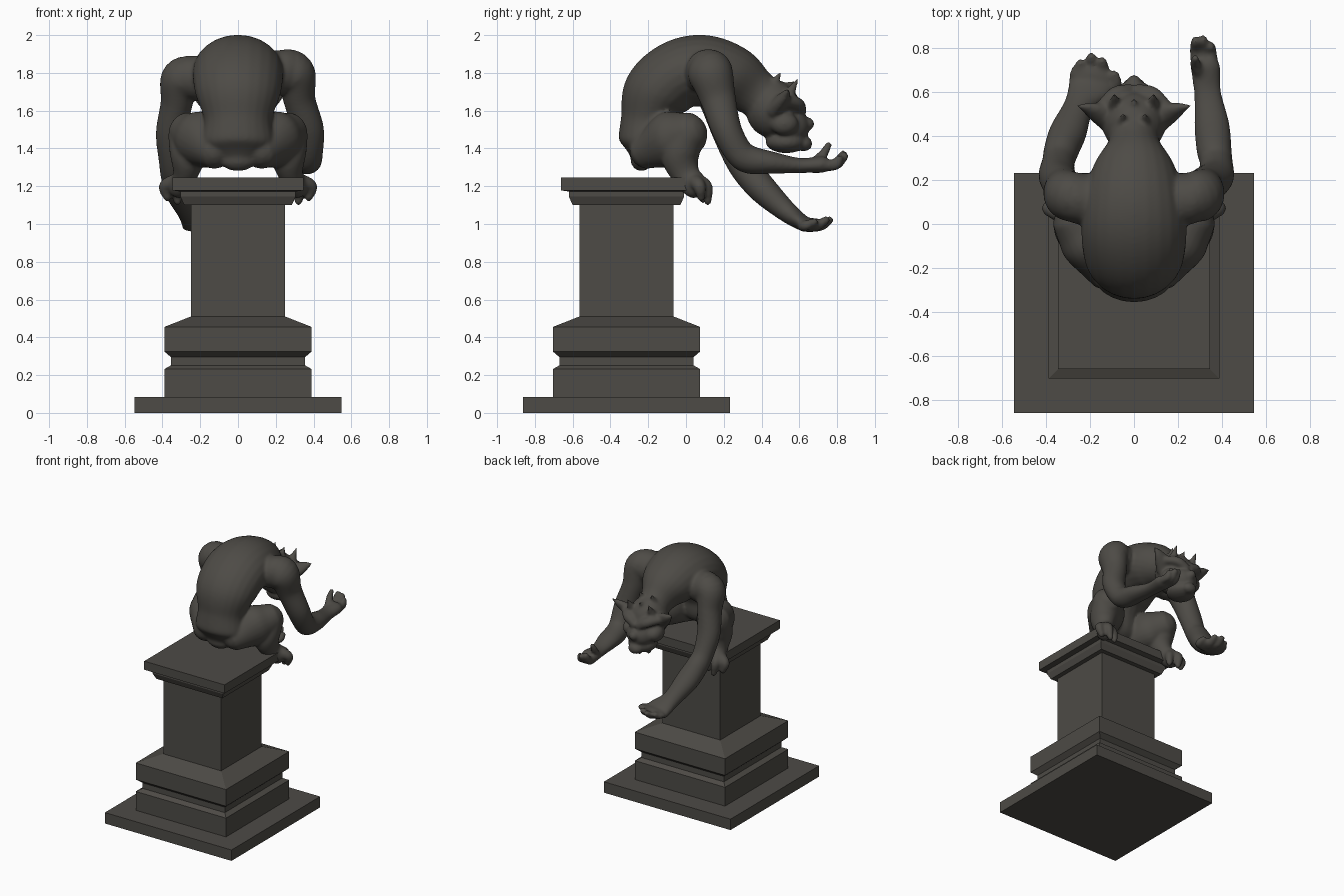
import bpy, bmesh, math
from mathutils import Vector

stone = bpy.data.materials.new("dark stone")
stone.diffuse_color = (0.075, 0.070, 0.061, 1)


def add_object(name, bm):
    bmesh.ops.recalc_face_normals(bm, faces=bm.faces)
    me = bpy.data.meshes.new(name)
    bm.to_mesh(me)
    bm.free()
    me.materials.append(stone)
    ob = bpy.data.objects.new(name, me)
    bpy.context.collection.objects.link(ob)
    return ob


def loft(bm, rings):
    """Skin a list of equally sized point rings and close both ends."""
    vs = [[bm.verts.new(p) for p in r] for r in rings]
    n = len(vs[0])
    for a, b in zip(vs, vs[1:]):
        for i in range(n):
            j = (i + 1) % n
            bm.faces.new((a[i], a[j], b[j], b[i]))
    bm.faces.new(vs[0][::-1])
    bm.faces.new(vs[-1])


def tube(bm, pts):
    """Smooth limb through (x, y, z, side radius, depth radius) points."""
    P = [Vector(p) for p in pts]
    P = [2 * P[0] - P[1]] + P + [2 * P[-1] - P[-2]]
    path = []
    for k in range(1, len(P) - 2):
        a, b, c, d = P[k - 1:k + 3]
        for s in range(8):
            t = s / 8
            path.append(0.5 * (2 * b + (c - a) * t + (2 * a - 5 * b + 4 * c - d) * t * t
                               + (3 * b - a - 3 * c + d) * t ** 3))
    path.append(P[-2])
    pos = [Vector(q[:3]) for q in path]
    rings = []

    def ring(c, tan, r1, r2):
        side = Vector((1, 0, 0))
        side = (side - tan * side.dot(tan)).normalized()
        up = tan.cross(side)
        rings.append([c + side * (r1 * math.cos(u)) + up * (r2 * math.sin(u))
                      for u in (math.tau * i / 24 for i in range(24))])

    last = len(path) - 1
    for i, q in enumerate(path):
        tan = (pos[min(i + 1, last)] - pos[max(i - 1, 0)]).normalized()
        r1, r2 = max(q[3], .004), max(q[4], .004)
        m = min(r1, r2)
        if i == 0:
            for a in (1.4, 1.05, .55):
                ring(pos[i] - tan * (m * math.sin(a)), tan, r1 * math.cos(a), r2 * math.cos(a))
        ring(pos[i], tan, r1, r2)
        if i == last:
            for a in (.55, 1.05, 1.4):
                ring(pos[i] + tan * (m * math.sin(a)), tan, r1 * math.cos(a), r2 * math.cos(a))
    loft(bm, rings)


def blob(bm, c, r):
    vs = bmesh.ops.create_uvsphere(bm, u_segments=24, v_segments=14, radius=1)["verts"]
    for v in vs:
        v.co = Vector((c[0] + v.co.x * r[0], c[1] + v.co.y * r[1], c[2] + v.co.z * r[2]))


# pedestal: square profile of (half width, height)
bm = bmesh.new()
profile = [(.547, 0), (.547, .085), (.39, .085), (.39, .232), (.355, .252), (.355, .295),
           (.39, .325), (.39, .455), (.25, .51), (.25, 1.10), (.285, 1.10), (.305, 1.145),
           (.305, 1.172), (.347, 1.178), (.347, 1.245)]
loft(bm, [[(sx * w, -.315 + sy * w, z) for sx, sy in ((-1, -1), (1, -1), (1, 1), (-1, 1))]
          for w, z in profile])
add_object("pedestal", bm)

# crouching figure, fused from overlapping volumes
bm = bmesh.new()

# torso and neck
tube(bm, [(0, -.235, 1.34, .10, .06), (0, -.215, 1.42, .19, .14), (0, -.20, 1.55, .18, .145),
          (0, -.155, 1.69, .225, .18), (0, -.04, 1.79, .24, .185), (0, .10, 1.81, .23, .19),
          (0, .25, 1.77, .19, .17), (0, .36, 1.70, .12, .13), (0, .45, 1.63, .12, .12)])

# head
blob(bm, (0, .46, 1.61), (.145, .145, .155))
blob(bm, (0, .56, 1.515), (.105, .095, .09))
blob(bm, (0, .53, 1.435), (.105, .11, .06))
blob(bm, (0, .625, 1.425), (.055, .045, .04))
blob(bm, (0, .645, 1.53), (.035, .035, .035))
for s in (-1, 1):
    tube(bm, [(s * .02, .61, 1.60, .03, .03), (s * .08, .59, 1.635, .04, .035),
              (s * .15, .53, 1.65, .03, .03)])                                    # brow
    blob(bm, (s * .105, .52, 1.53), (.055, .075, .06))                            # cheek
    tube(bm, [(s * .11, .48, 1.62, .07, .05), (s * .19, .52, 1.67, .045, .03),
              (s * .255, .54, 1.71, .008, .008)])                                 # ear
    tube(bm, [(s * .05, .44, 1.70, .04, .04), (s * .05, .50, 1.80, .008, .008)])  # horn
    tube(bm, [(s * .085, .53, 1.66, .04, .04), (s * .09, .59, 1.765, .008, .008)])
tube(bm, [(0, .50, 1.70, .035, .04), (0, .57, 1.755, .008, .008)])

# legs and feet
for s in (-1, 1):
    tube(bm, [(s * .13, -.20, 1.39, .10, .10), (s * .20, -.08, 1.445, .135, .15),
              (s * .255, .0, 1.475, .115, .12)])                                  # thigh
    tube(bm, [(s * .27, .005, 1.47, .10, .09), (s * .265, -.03, 1.36, .095, .10),
              (s * .28, .0, 1.26, .065, .075), (s * .31, .05, 1.20, .06, .07)])   # shin
    for x, y, z in ((.26, .09, 1.13), (.32, .115, 1.12), (.375, .08, 1.14)):
        tube(bm, [(s * .31, .04, 1.23, .045, .045), (s * (x + .01), y - .01, 1.20, .035, .035),
                  (s * x, y, z, .022, .022)])                                     # toe

# arm on the +x side, hand raised forward
tube(bm, [(.21, .11, 1.80, .12, .12), (.30, .13, 1.795, .11, .12), (.325, .17, 1.66, .085, .095),
          (.37, .215, 1.50, .085, .08), (.375, .28, 1.38, .075, .075), (.365, .34, 1.34, .08, .075),
          (.355, .45, 1.325, .08, .06), (.335, .60, 1.31, .062, .04), (.325, .72, 1.315, .068, .045)])
for x, y, z in ((.28, .835, 1.37), (.315, .84, 1.36), (.35, .81, 1.345)):
    tube(bm, [(x + .01, .70, 1.31, .028, .03), (x, .79, 1.315, .026, .03), (x, y, z, .02, .024)])
tube(bm, [(.30, .69, 1.33, .03, .03), (.28, .73, 1.375, .025, .025), (.28, .755, 1.42, .018, .018)])

# arm on the -x side, palm reaching down
tube(bm, [(-.21, .11, 1.77, .12, .12), (-.30, .13, 1.765, .11, .115), (-.325, .17, 1.64, .085, .095),
          (-.35, .22, 1.48, .085, .08), (-.345, .28, 1.34, .075, .075), (-.33, .34, 1.26, .08, .08),
          (-.30, .42, 1.17, .085, .075), (-.25, .54, 1.06, .07, .055), (-.20, .63, 1.0, .105, .04),
          (-.185, .69, .995, .105, .035)])
for x, y, z in ((-.245, .73, 1.01), (-.195, .76, 1.02), (-.145, .74, 1.02), (-.09, .68, 1.01)):
    tube(bm, [(-.19, .62, .99, .03, .03), (x, y - .05, .99, .03, .028), (x, y, z, .024, .022)])

figure = add_object("crouching_figure", bm)
fuse = figure.modifiers.new("fuse", "REMESH")
fuse.mode = "VOXEL"
fuse.voxel_size = 0.010
fuse.use_smooth_shade = True
soften = figure.modifiers.new("soften", "SMOOTH")
soften.factor = 0.5
soften.iterations = 8
bpy.context.view_layer.objects.active = figure
figure.select_set(True)
for m in ("fuse", "soften"):
    bpy.ops.object.modifier_apply(modifier=m)
if not figure.data.materials:
    figure.data.materials.append(stone)
